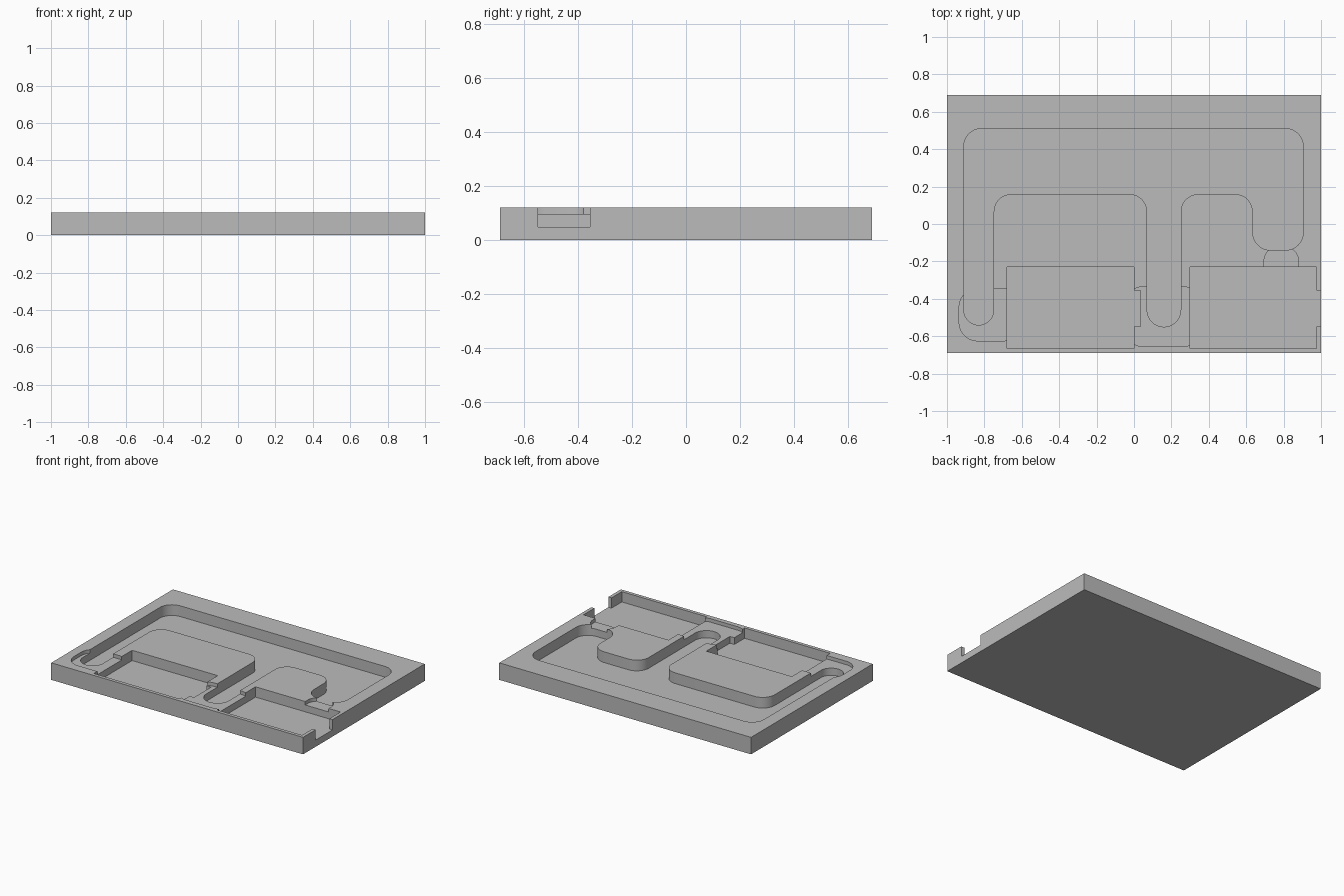
import bpy, bmesh, math
from mathutils import Vector

cube = bpy.data.objects.get("Cube")
if cube:
    bpy.data.objects.remove(cube, do_unlink=True)

TOP, POCKET, CHANNEL, SHALLOW = 0.122, 0.048, 0.045, 0.097
ABOVE = TOP + 0.1

grey = bpy.data.materials.new("plain grey")
grey.use_nodes = True
colour = (0.5, 0.5, 0.5, 1)
grey.diffuse_color = colour
grey.node_tree.nodes["Principled BSDF"].inputs["Base Color"].default_value = colour


def rounded(corners, steps=10):
    """Outline through (x, y, radius) right-angled corners."""
    points = []
    for i, (x, y, r) in enumerate(corners):
        p = Vector((x, y))
        if r == 0:
            points.append(p)
            continue
        u = (Vector(corners[i - 1][:2]) - p).normalized() * r
        v = (Vector(corners[(i + 1) % len(corners)][:2]) - p).normalized() * r
        for k in range(steps + 1):
            a = math.pi / 2 * k / steps
            points.append(p + u + v - v * math.cos(a) - u * math.sin(a))
    return points


def rect(x0, x1, y0, y1, r=0):
    return [(x0, y0, r), (x1, y0, r), (x1, y1, r), (x0, y1, r)]


def prism(name, corners, z0, z1):
    bm = bmesh.new()
    verts = [bm.verts.new((p.x, p.y, z0)) for p in rounded(corners)]
    face = bm.faces.new(verts)
    moved = bmesh.ops.extrude_face_region(bm, geom=[face])["geom"]
    bmesh.ops.translate(bm, vec=(0, 0, z1 - z0),
                        verts=[g for g in moved if isinstance(g, bmesh.types.BMVert)])
    bmesh.ops.remove_doubles(bm, verts=bm.verts, dist=0.0001)
    bmesh.ops.recalc_face_normals(bm, faces=bm.faces)
    mesh = bpy.data.meshes.new(name)
    bm.to_mesh(mesh)
    bm.free()
    mesh.materials.append(grey)
    obj = bpy.data.objects.new(name, mesh)
    bpy.context.collection.objects.link(obj)
    return obj


def bay(x0, x1, notch_x):
    """Rectangular pocket with a connector notch on its +x side."""
    lo, hi, n0, n1 = -0.665, -0.23, -0.548, -0.355
    return [(x0, lo, 0), (x1, lo, 0), (x1, n0, 0), (notch_x, n0, 0),
            (notch_x, n1, 0), (x1, n1, 0), (x1, hi, 0), (x0, hi, 0)]


plate = prism("base_plate", rect(-1, 1, -0.69, 0.69), 0, TOP)

# Winding cable channel: outer edge, then the legs around the two islands
channel = [(-0.91, 0.51, 0.095), (-0.91, -0.54, 0.08), (-0.75, -0.54, 0.08),
           (-0.75, 0.16, 0.095), (0.07, 0.16, 0.095), (0.07, -0.55, 0.09),
           (0.25, -0.55, 0.09), (0.25, 0.16, 0.095), (0.635, 0.16, 0.095),
           (0.635, -0.14, 0.095), (0.905, -0.14, 0.095), (0.905, 0.51, 0.095)]

cuts = [
    ("left_finger_recess", rect(-0.935, -0.6, -0.625, -0.345, 0.1), SHALLOW),
    ("middle_finger_recess", rect(-0.05, 0.36, -0.655, -0.335, 0.1), SHALLOW),
    ("link_recess", rect(0.695, 0.88, -0.35, -0.12, 0.08), SHALLOW),
    ("cable_channel", channel, CHANNEL),
    ("left_bay", bay(-0.68, 0, 0.035), POCKET),
    ("right_bay", bay(0.3, 0.975, 1.1), POCKET),
]

# Carve every recess out of the plate
bpy.context.view_layer.objects.active = plate
for name, outline, floor in cuts:
    cutter = prism(name, outline, floor, ABOVE)
    cutter.hide_render = True
    mod = plate.modifiers.new(name, 'BOOLEAN')
    mod.operation = 'DIFFERENCE'
    mod.solver = 'EXACT'
    mod.object = cutter
    bpy.ops.object.modifier_apply(modifier=name)
    bpy.data.objects.remove(cutter, do_unlink=True)

# Smooth the rounded walls, keep the cut edges crisp
bpy.ops.object.select_all(action='DESELECT')
plate.select_set(True)
bpy.ops.object.shade_smooth_by_angle(angle=math.radians(30))
